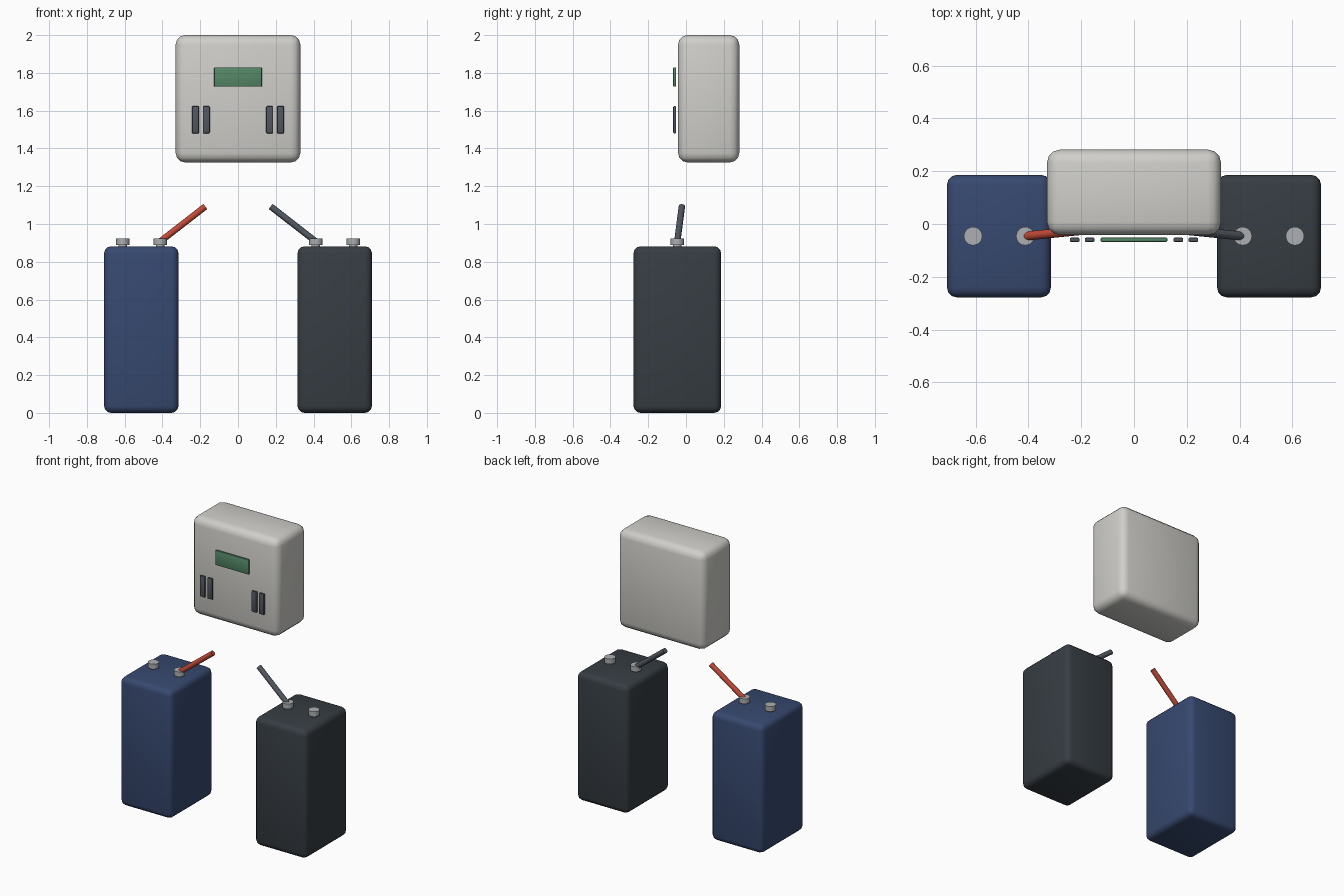
import bpy
import math
from mathutils import Vector

cube = bpy.data.objects.get("Cube")
if cube:
    bpy.data.objects.remove(cube, do_unlink=True)


def material(name, srgb):
    color = [(c / 255 / 12.92) if c < 11 else ((c / 255 + 0.055) / 1.055) ** 2.4 for c in srgb] + [1]
    mat = bpy.data.materials.new(name)
    mat.use_nodes = True
    mat.diffuse_color = color
    mat.node_tree.nodes["Principled BSDF"].inputs["Base Color"].default_value = color
    return mat


CASE = material("warm white plastic", (208, 207, 202))
BLUE = material("navy blue", (55, 73, 112))
DARK = material("charcoal", (54, 61, 67))
GREEN = material("display green", (85, 136, 103))
SLATE = material("slate grey", (81, 88, 96))
RED = material("wire red", (192, 73, 55))
METAL = material("terminal metal", (172, 175, 178))


def finish(name, mat):
    obj = bpy.context.object
    obj.name = name
    obj.data.materials.append(mat)
    bpy.ops.object.shade_smooth_by_angle(angle=math.radians(42))
    return obj


def box(name, center, size, bevel, segments, mat):
    bpy.ops.mesh.primitive_cube_add(size=1, location=center)
    obj = bpy.context.object
    obj.scale = size
    bpy.ops.object.transform_apply(location=False, rotation=False, scale=True)
    mod = obj.modifiers.new("rounded edges", "BEVEL")
    mod.width, mod.segments = bevel, segments
    bpy.ops.object.modifier_apply(modifier=mod.name)
    return finish(name, mat)


def rod(name, start, end, radius, mat):
    start, end = Vector(start), Vector(end)
    axis = end - start
    bpy.ops.mesh.primitive_cylinder_add(vertices=24, radius=radius, depth=axis.length,
                                        location=(start + end) / 2)
    bpy.context.object.rotation_euler = axis.to_track_quat("Z", "Y").to_euler()
    return finish(name, mat)


# Control unit with display and slots in front of it
box("control_case", (0, 0.12, 1.663), (0.66, 0.324, 0.674), 0.05, 3, CASE)
box("display", (0, -0.06, 1.778), (0.254, 0.016, 0.102), 0.005, 2, GREEN)

# Batteries, terminals, wires and slots mirrored on both sides
Y = -0.046
for side, label, body, wire in ((-1, "right", BLUE, RED), (1, "left", DARK, SLATE)):
    box(label + "_battery", (side * 0.512, Y, 0.441), (0.394, 0.464, 0.882), 0.037, 3, body)
    for place, x in (("inner", 0.412), ("outer", 0.61)):
        rod(f"{label}_{place}_terminal_post", (side * x, Y, 0.87), (side * x, Y, 0.9), 0.023, METAL)
        rod(f"{label}_{place}_terminal_cap", (side * x, Y, 0.889), (side * x, Y, 0.924), 0.035, METAL)
    rod(label + "_wire", (side * 0.412, Y, 0.907), (side * 0.174, -0.022, 1.092), 0.017, wire)
    for place, x in (("inner", 0.168), ("outer", 0.225)):
        box(f"{label}_{place}_slot", (side * x, -0.06, 1.552), (0.037, 0.016, 0.144), 0.005, 2, SLATE)
